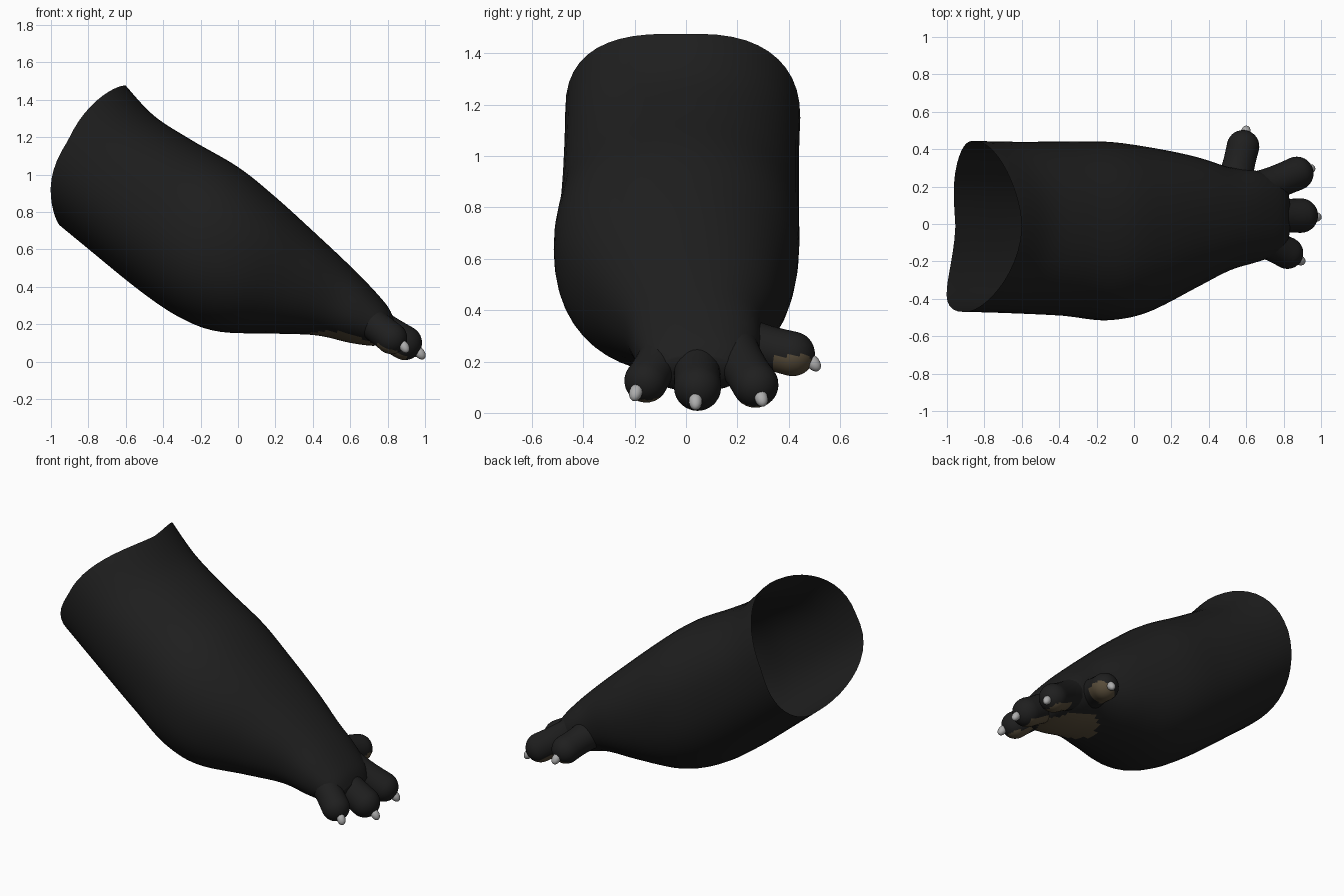
import bpy, bmesh, math
from mathutils import Vector

if "Cube" in bpy.data.objects:
    bpy.data.objects.remove(bpy.data.objects["Cube"])


def material(name, rgb):
    m = bpy.data.materials.new(name)
    m.diffuse_color = (*rgb, 1)
    m.use_nodes = True
    m.node_tree.nodes["Principled BSDF"].inputs["Base Color"].default_value = m.diffuse_color
    return m


DARK = material("dark skin", (0.0135, 0.0135, 0.0135))
TAN = material("tan pad", (0.1, 0.075, 0.043))
CLAW = material("grey claw", (0.42, 0.42, 0.42))


def loft(name, rings, is_pad, cap_start=False):
    """Skin a list of closed rings, cap the far end, colour pads by rule."""
    bm = bmesh.new()
    vs = [[bm.verts.new(p) for p in ring] for ring in rings]
    n = len(rings[0])
    for a, b in zip(vs, vs[1:]):
        for i in range(n):
            j = (i + 1) % n
            bm.faces.new((a[i], a[j], b[j], b[i]))
    end = bm.faces.new(vs[-1])
    if cap_start:
        bm.faces.new(list(reversed(vs[0])))
    bm.normal_update()
    # make the far cap (and so every face) point outward
    axis = end.calc_center_median() - sum((Vector(p) for p in rings[-3]), Vector()) / n
    if end.normal.dot(axis) < 0:
        bmesh.ops.reverse_faces(bm, faces=bm.faces[:])
    bm.normal_update()
    for f in bm.faces:
        f.smooth = True
        f.material_index = int(is_pad(f.calc_center_median(), f.normal))
    me = bpy.data.meshes.new(name)
    bm.to_mesh(me)
    bm.free()
    me.materials.append(DARK)
    me.materials.append(TAN)
    ob = bpy.data.objects.new(name, me)
    bpy.context.collection.objects.link(ob)
    return ob


def catmull(a, b, c, d, t):
    return [0.5 * (2 * q + (r - p) * t + (2 * p - 5 * q + 4 * r - s) * t * t
                   + (3 * q - p - 3 * r + s) * t ** 3) for p, q, r, s in zip(a, b, c, d)]


# Forearm and palm: top x, z, bottom x, z, y min, y max
SECTIONS = [
    (-0.60, 1.475, -0.955, 0.73, -0.47, 0.445),
    (-0.45, 1.315, -0.84, 0.635, -0.475, 0.44),
    (-0.25, 1.185, -0.52, 0.375, -0.49, 0.44),
    (0.00, 1.04, -0.30, 0.23, -0.515, 0.44),
    (0.20, 0.88, -0.10, 0.16, -0.475, 0.415),
    (0.42, 0.68, 0.18, 0.15, -0.35, 0.365),
    (0.58, 0.53, 0.42, 0.14, -0.25, 0.305),
    (0.70, 0.41, 0.60, 0.10, -0.205, 0.285),
    (0.80, 0.295, 0.74, 0.085, -0.16, 0.24),
    (0.835, 0.22, 0.795, 0.12, -0.10, 0.18),
]


def arm_ring(s, bow=0, n=48):
    """One cross-section; bow pushes its sides back along the arm at the opening."""
    tx, tz, bx, bz, y0, y1 = s
    ring = []
    for k in range(n):
        a = 2 * math.pi * k / n
        c, d = math.cos(a), math.sin(a)
        u = math.copysign(abs(c) ** 0.9, c)
        v = math.copysign(abs(d) ** 0.9, d)
        amount = 0.125 - 0.03 * d
        if c < 0:
            amount += 0.06 * c * d
        push = bow * amount * (1 - c * c) ** 0.7
        ring.append(((tx + bx) / 2 + u * (tx - bx) / 2 - 0.86 * push,
                     (y0 + y1) / 2 + v * (y1 - y0) / 2,
                     (tz + bz) / 2 + u * (tz - bz) / 2 + 0.5 * push))
    return ring


rings = []
last = len(SECTIONS) - 1
for i in range(last):
    quad = [SECTIONS[min(max(i + k, 0), last)] for k in (-1, 0, 1, 2)]
    rings += [arm_ring(catmull(*quad, t / 6), max(0, 1 - (i * 6 + t) / 12)) for t in range(6)]
rings.append(arm_ring(SECTIONS[-1]))
loft("forearm_and_palm", rings,
     lambda c, n: n.z < -0.4 and ((c.x - 0.56) / 0.2) ** 2 + ((c.y - 0.03) / 0.175) ** 2 < 1)


def finger(name, root, knuckle, r, claw, is_pad):
    """Rounded finger flaring into the hand at its root, plus a claw."""
    root, knuckle = Vector(root), Vector(knuckle)
    axis = (knuckle - root).normalized()
    side = axis.cross(Vector((0, 0, 1))).normalized()
    up = side.cross(axis)
    prof = []
    for k in range(10):
        t = k / 10
        prof.append((root.lerp(knuckle, t), r * (0.9 + 0.1 * t + 0.45 * (1 - t) ** 3)))
    for k in range(9):
        a = math.radians(k * 10.8)
        prof.append((knuckle + axis * r * math.sin(a), r * math.cos(a)))
    n = 32
    rr = [[c + side * q * math.cos(2 * math.pi * k / n) + up * q * math.sin(2 * math.pi * k / n)
           for k in range(n)] for c, q in prof]
    loft(name, rr, is_pad, True)
    # claw: small oval leaning forward and down
    bpy.ops.mesh.primitive_uv_sphere_add(segments=14, ring_count=10, radius=1, location=claw)
    ob = bpy.context.object
    ob.name = name + "_claw"
    ob.scale = (0.026, 0.026, 0.038)
    lean = Vector((axis.x, axis.y, -1.2))
    ob.rotation_euler = lean.to_track_quat('Z', 'Y').to_euler()
    ob.data.materials.append(CLAW)
    bpy.ops.object.shade_smooth()


def finger_pad(c, n):
    return n.dot(Vector((-0.33, 0, -0.944))) > 0.66 and 0.74 < c.x < 0.9


def thumb_pad(c, n):
    return n.dot(Vector((0.45, 0.1, -0.89))) > 0.5 and 0.335 < c.y < 0.485


finger("outer_finger", (0.63, -0.06, 0.275), (0.82, -0.155, 0.125), 0.085,
       (0.888, -0.195, 0.08), finger_pad)
finger("middle_finger", (0.61, 0.04, 0.27), (0.892, 0.045, 0.1), 0.092,
       (0.973, 0.037, 0.045), finger_pad)
finger("inner_finger", (0.61, 0.16, 0.28), (0.87, 0.27, 0.11), 0.09,
       (0.94, 0.293, 0.058), finger_pad)
finger("thumb", (0.525, 0.17, 0.29), (0.583, 0.415, 0.23), 0.087,
       (0.598, 0.495, 0.195), thumb_pad)
